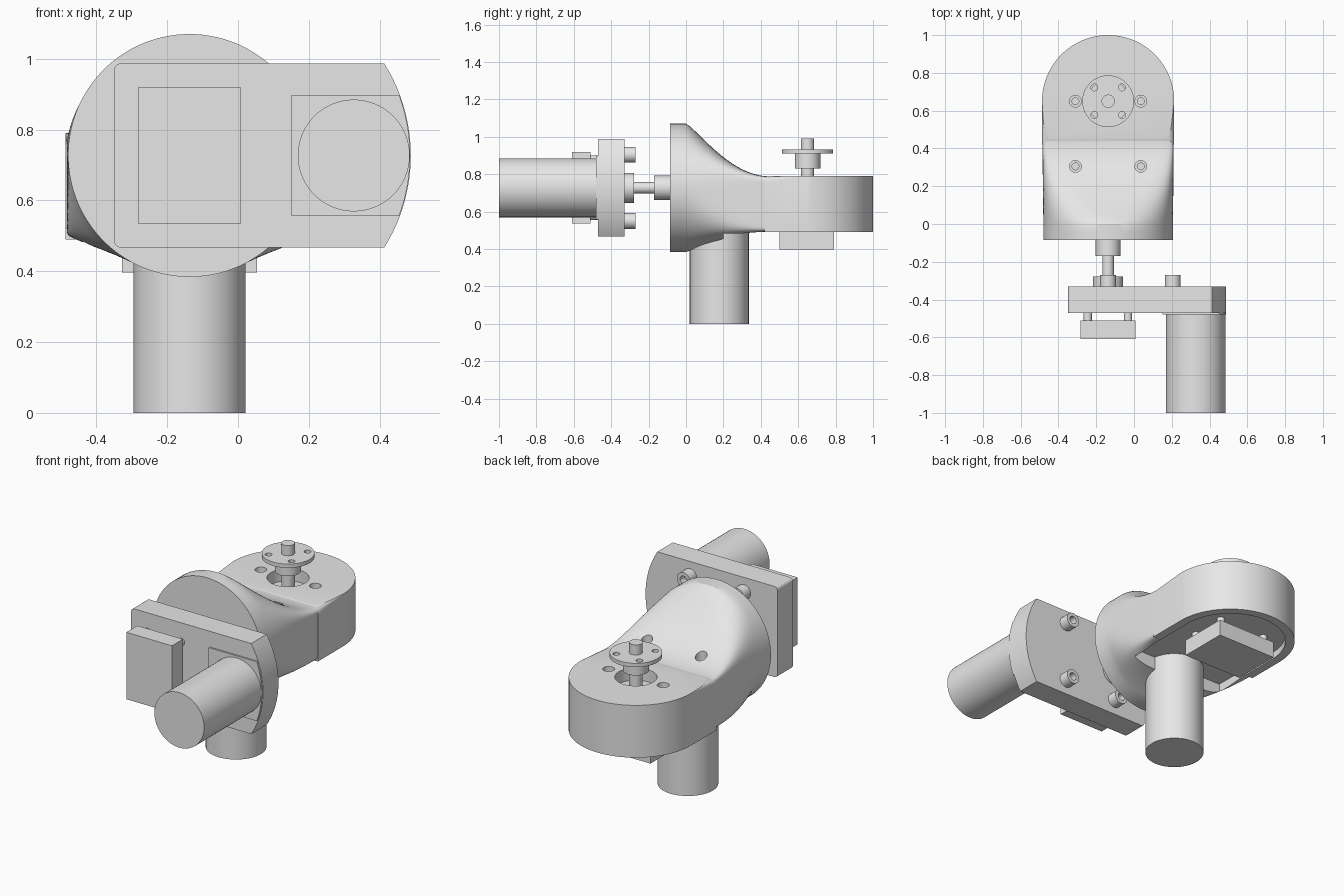
import bpy, bmesh
from math import sin, cos, pi, copysign, asin, sqrt

cube = bpy.data.objects.get("Cube")
if cube:
    bpy.data.objects.remove(cube, do_unlink=True)

grey = bpy.data.materials.new("light_grey")
grey.use_nodes = True
grey.diffuse_color = (0.8, 0.8, 0.8, 1)
for node in grey.node_tree.nodes:
    if node.type == 'BSDF_PRINCIPLED':
        node.inputs["Base Color"].default_value = (0.8, 0.8, 0.8, 1)

CX = -0.137      # centre line of the housing and output shafts
CZ = 0.727       # height of the lower joint axis
END_Y = 0.65     # centre of the rounded housing end


def make(name, bm):
    bmesh.ops.recalc_face_normals(bm, faces=bm.faces)
    mesh = bpy.data.meshes.new(name)
    bm.to_mesh(mesh)
    bm.free()
    mesh.materials.append(grey)
    ob = bpy.data.objects.new(name, mesh)
    bpy.context.collection.objects.link(ob)
    return ob


def loft(name, rings, bevel_end=None, width=0.0):
    """Skin closed rings of points and cap both ends; optionally round one cap."""
    bm = bmesh.new()
    vs = [[bm.verts.new(p) for p in ring] for ring in rings]
    n = len(vs[0])
    for a, b in zip(vs, vs[1:]):
        for i in range(n):
            j = (i + 1) % n
            bm.faces.new((a[i], a[j], b[j], b[i]))
    caps = [bm.faces.new(vs[0]), bm.faces.new(vs[-1])]
    if bevel_end is not None:
        bmesh.ops.bevel(bm, geom=list(caps[bevel_end].edges), offset=width,
                        segments=5, profile=0.5, affect='EDGES')
    return make(name, bm)


def prism(name, pts, axis, lo, hi, bevel_end=None, width=0.0):
    place = {'x': lambda u, v, w: (w, u, v),
             'y': lambda u, v, w: (u, w, v),
             'z': lambda u, v, w: (u, v, w)}[axis]
    rings = [[place(u, v, w) for u, v in pts] for w in (lo, hi)]
    return loft(name, rings, bevel_end, width)


def arc(u, v, r, start=0.0, end=2 * pi, n=64, closed=True):
    steps = n if closed else n - 1
    return [(u + r * cos(start + (end - start) * i / steps),
             v + r * sin(start + (end - start) * i / steps)) for i in range(n)]


def rect(u0, u1, v0, v1):
    return [(u0, v0), (u1, v0), (u1, v1), (u0, v1)]


def stadium(r, y0):
    return [(CX - r, y0), (CX + r, y0)] + arc(CX, END_Y, r, 0, pi, 49, False)


def rod(name, axis, u, v, r, lo, hi, bevel_end=None, width=0.0):
    return prism(name, arc(u, v, r), axis, lo, hi, bevel_end, width)


def combine(ob, other, operation='DIFFERENCE'):
    mod = ob.modifiers.new("cut", 'BOOLEAN')
    mod.operation, mod.object, mod.solver = operation, other, 'EXACT'
    bpy.context.view_layer.objects.active = ob
    bpy.ops.object.modifier_apply(modifier=mod.name)
    bpy.data.objects.remove(other, do_unlink=True)


# Housing: a round flange blending into a flat arm with a rounded end
def section(y):
    t = min(max(y / 0.45, 0), 1) ** 0.65
    f = t * t * (3 - 2 * t)
    half_w = 0.343 + 0.004 * f
    half_h = 0.343 + (0.148 - 0.343) * f
    mid = CZ + (0.64 - CZ) * f
    power = 1 - 0.9 * f
    ring = []
    for i in range(96):
        a = 2 * pi * (i + 0.5) / 96
        ring.append((CX + half_w * copysign(abs(cos(a)) ** power, cos(a)), y,
                     mid + half_h * copysign(abs(sin(a)) ** power, sin(a))))
    return ring


ys = [-0.085, -0.04] + [0.5 * i / 24 for i in range(25)]
housing = loft("arm_housing", [section(y) for y in ys])
combine(housing, prism("arm", stadium(0.35, 0.42), 'z', 0.49, 0.79, 1, 0.035), 'UNION')

# Underside recess with a sloping front wall
combine(housing, prism("recess", stadium(0.3, 0.2), 'z', 0.3, 0.53))
slope = [(0, 0.3), (0, 0.36), (0.14, 0.53), (0.3, 0.53), (0.3, 0.3)]
combine(housing, prism("slope", slope, 'x', CX - 0.299, CX + 0.299))

# Shaft opening and counterbored screw holes in the arm
combine(housing, rod("opening", 'z', CX, END_Y, 0.11, 0.72, 1.0))
for x in (CX - 0.173, CX + 0.173):
    for y in (0.305, 0.65):
        combine(housing, rod("counterbore", 'z', x, y, 0.031, 0.74, 1.1))
        combine(housing, rod("hole", 'z', x, y, 0.018, 0.6, 0.75))

# Upper output shaft, hub and drilled disc
rod("upper_shaft", 'z', CX, END_Y, 0.035, 0.7, 0.99)
rod("upper_hub", 'z', CX, END_Y, 0.068, 0.83, 0.912)
disc = rod("upper_disc", 'z', CX, END_Y, 0.137, 0.91, 0.932)
for dx in (-0.073, 0.073):
    for dy in (-0.073, 0.073):
        combine(disc, rod("hole", 'z', CX + dx, END_Y + dy, 0.018, 0.8, 1.0))

# Motor and sensor box under the arm
rod("lower_motor", 'z', CX, 0.178, 0.158, 0.0, 0.54, 0, 0.018)
prism("lower_sensor_box", rect(CX - 0.19, CX + 0.19, 0.5, 0.79), 'z', 0.397, 0.492)
for x in (CX - 0.15, CX + 0.15):
    for y in (0.54, 0.75):
        rod("lower_standoff", 'z', x, y, 0.022, 0.48, 0.54)

# Gear plate with one curved side and rounded corners
reach = asin(0.26 / 0.488)
outline = arc(0, CZ, 0.488, -reach, reach, 33, False)
outline += arc(-0.33, CZ + 0.24, 0.02, pi / 2, pi, 7, False)
outline += arc(-0.33, CZ - 0.24, 0.02, pi, 1.5 * pi, 7, False)
prism("gear_plate", outline, 'y', -0.47, -0.33)
tilt = asin(0.17 / 0.486)
pad = [(0.15, CZ - 0.17)] + arc(0, CZ, 0.486, -tilt, tilt, 25, False) + [(0.15, CZ + 0.17)]
prism("motor_pad", pad, 'y', -0.48, -0.46)

# Motor and sensor box on the front of the plate
rod("front_motor", 'y', 0.327, CZ, 0.158, -1.0, -0.46, 0, 0.018)
prism("front_sensor_box", rect(-0.282, 0.008, CZ - 0.192, CZ + 0.192), 'y', -0.61, -0.51)
for x in (-0.245, -0.032):
    for z in (CZ - 0.15, CZ + 0.15):
        rod("front_standoff", 'y', x, z, 0.022, -0.52, -0.46)

# Hollow screw sleeves on the back of the plate
for x in (CX, 0.205):
    for z in (CZ - 0.177, CZ + 0.177):
        sleeve = rod("screw_sleeve", 'y', x, z, 0.042, -0.34, -0.27)
        combine(sleeve, rod("bore", 'y', x, z, 0.022, -0.31, -0.2))

# Joint shaft between the plate and the flange
rod("joint_boss", 'y', CX, CZ, 0.08, -0.34, -0.277)
rod("joint_shaft", 'y', CX, CZ, 0.031, -0.3, -0.15)
rod("joint_hub", 'y', CX, CZ, 0.066, -0.17, -0.08)

# Smooth shading with sharp edges kept
bpy.ops.object.select_all(action='DESELECT')
for ob in bpy.context.collection.objects:
    if ob.type == 'MESH' and grey.name in ob.data.materials:
        ob.select_set(True)
        bpy.context.view_layer.objects.active = ob
bpy.ops.object.shade_smooth_by_angle(angle=pi / 6)
